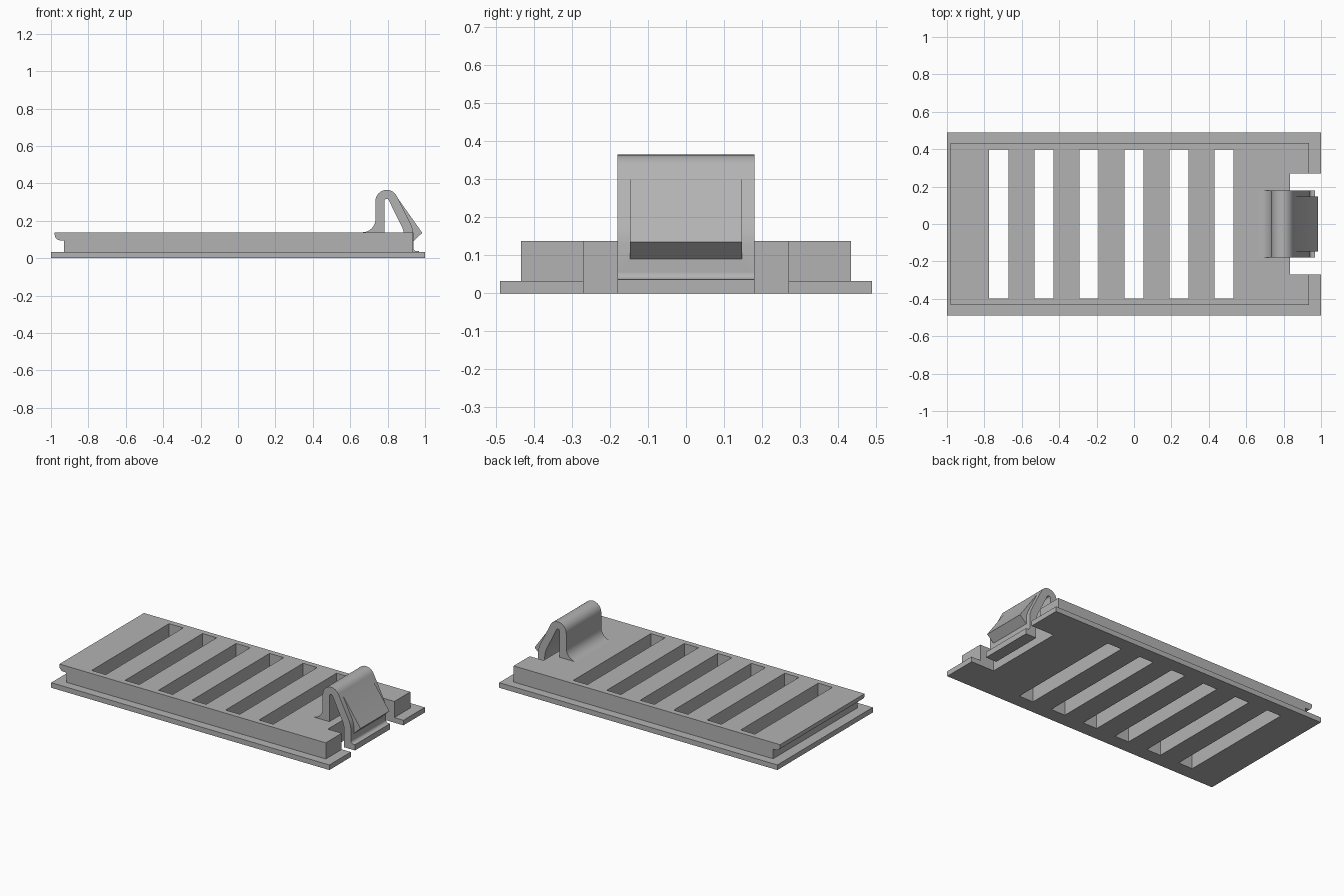
import bpy, bmesh, math

if "Cube" in bpy.data.objects:
    bpy.data.objects.remove(bpy.data.objects["Cube"])

gray = bpy.data.materials.new("plain_gray")
gray.diffuse_color = (0.45, 0.45, 0.45, 1)
gray.use_nodes = True
gray.node_tree.nodes["Principled BSDF"].inputs["Base Color"].default_value = gray.diffuse_color


def prism(name, profile, half_width):
    """Extrude an x-z outline along y, symmetric about y = 0."""
    bm = bmesh.new()
    face = bm.faces.new([bm.verts.new((x, -half_width, z)) for x, z in profile])
    ext = bmesh.ops.extrude_face_region(bm, geom=[face])
    verts = [v for v in ext["geom"] if isinstance(v, bmesh.types.BMVert)]
    bmesh.ops.translate(bm, verts=verts, vec=(0, 2 * half_width, 0))
    bmesh.ops.recalc_face_normals(bm, faces=bm.faces[:])
    me = bpy.data.meshes.new(name)
    bm.to_mesh(me)
    bm.free()
    me.materials.append(gray)
    ob = bpy.data.objects.new(name, me)
    bpy.context.collection.objects.link(ob)
    return ob


def rect(x0, x1, z0, z1):
    return [(x0, z0), (x1, z0), (x1, z1), (x0, z1)]


def arc(cx, cz, r, a0, a1, n):
    return [(cx + r * math.cos(math.radians(a0 + (a1 - a0) * i / n)),
             cz + r * math.sin(math.radians(a0 + (a1 - a0) * i / n))) for i in range(n + 1)]


def boolean(target, tool, operation):
    mod = target.modifiers.new(operation.lower(), 'BOOLEAN')
    mod.operation, mod.object, mod.solver = operation, tool, 'EXACT'
    bpy.context.view_layer.objects.active = target
    bpy.ops.object.modifier_apply(modifier=mod.name)
    bpy.data.objects.remove(tool, do_unlink=True)


def smooth(ob, angle):
    bpy.ops.object.select_all(action='DESELECT')
    ob.select_set(True)
    bpy.context.view_layer.objects.active = ob
    bpy.ops.object.shade_smooth_by_angle(angle=math.radians(angle))


# Cover: thin flange with a raised block that has a hooked lip at the left end
cover = prism("cover_plate", rect(-1, 1, 0, 0.033), 0.49)
block = [(-0.93, 0.015), (0.935, 0.015), (0.935, 0.138), (-0.98, 0.138)]
block += arc(-0.95, 0.125, 0.03, 180, 270, 6) + [(-0.93, 0.095)]
boolean(cover, prism("raised_block", block, 0.434), 'UNION')

# Six vent slots and the latch notch
for i in range(6):
    x = -0.723 + 0.2408 * i
    boolean(cover, prism("slot_cutter", rect(x - 0.051, x + 0.051, -0.1, 0.3), 0.398), 'DIFFERENCE')
boolean(cover, prism("notch_cutter", rect(0.835, 1.1, -0.1, 0.3), 0.27), 'DIFFERENCE')
smooth(cover, 30)

# Spring latch: bent strip with flared root, rounded top, sloping leg and foot
tilt = 26.5
strip = arc(0.665, 0.208, 0.07, -90, 0, 8)
strip += arc(0.795, 0.305, 0.06, 180, tilt, 14)
strip += [(0.925, 0.18), (0.934, 0.155), (0.938, 0.13), (0.938, 0.055)]
strip += arc(0.955, 0.054, 0.017, 180, 270, 4)
strip += [(0.967, 0.037), (0.967, 0), (0.89, 0), (0.89, 0.11), (0.888, 0.13), (0.88, 0.16)]
strip += arc(0.795, 0.305, 0.012, tilt, 180, 8)
strip += [(0.783, 0.138)]
latch = prism("spring_latch", strip, 0.18)

# Catch wedge on the outer side of the sloping leg
wedge = [(0.853, 0.322), (0.985, 0.135), (0.937, 0.09), (0.92, 0.09), (0.92, 0.15), (0.842, 0.31)]
boolean(latch, prism("catch_wedge", wedge, 0.148), 'UNION')
smooth(latch, 28)
